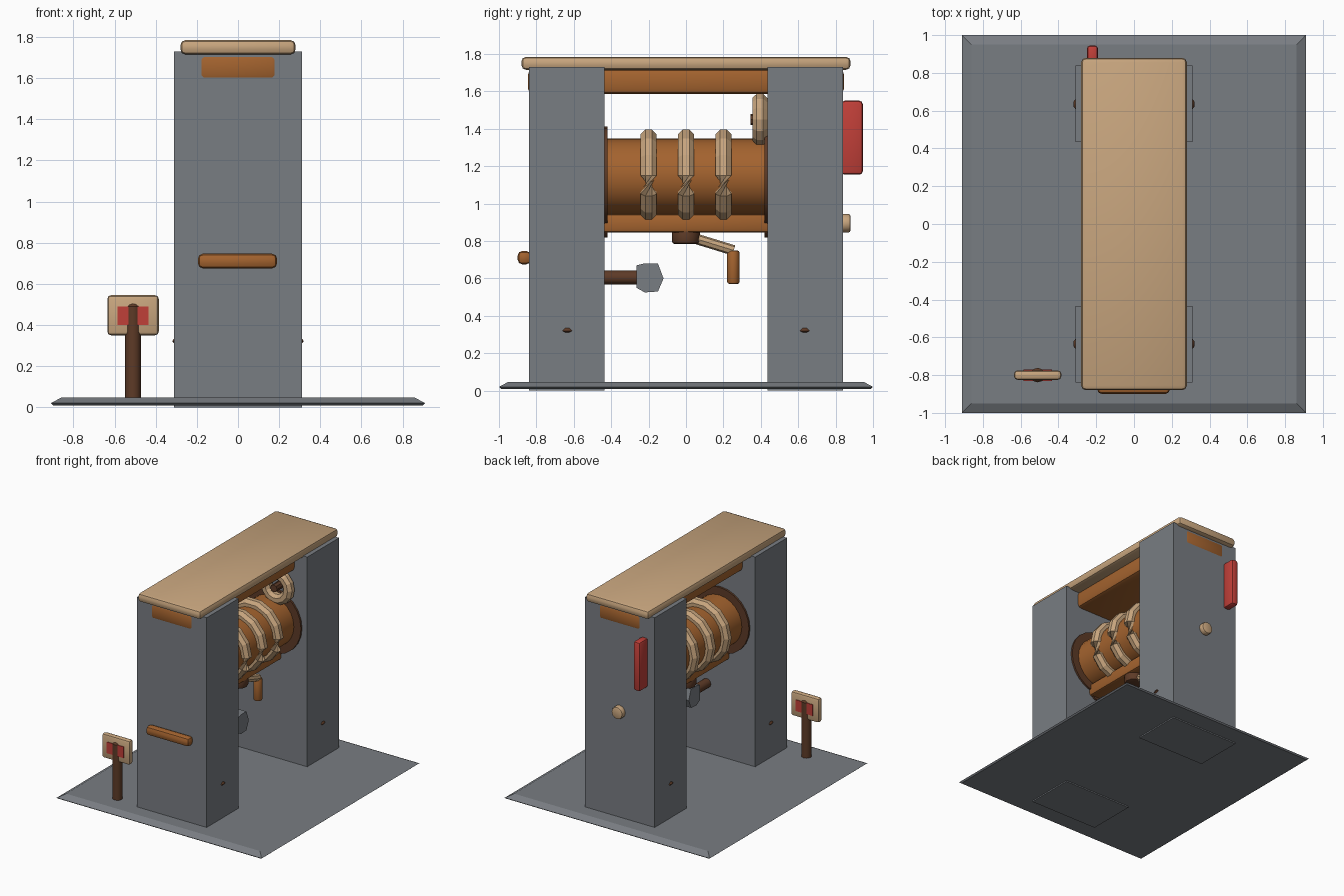
import bpy, bmesh, math
from mathutils import Vector

cube = bpy.data.objects.get("Cube")
if cube:
    bpy.data.objects.remove(cube, do_unlink=True)


def material(name, rgb):
    m = bpy.data.materials.new(name)
    m.use_nodes = True
    m.diffuse_color = (*rgb, 1)
    m.node_tree.nodes["Principled BSDF"].inputs["Base Color"].default_value = (*rgb, 1)
    return m


STONE = material("stone grey", (0.19, 0.205, 0.225))
PALE = material("pale wood", (0.58, 0.38, 0.21))
WOOD = material("warm wood", (0.37, 0.125, 0.028))
DARK = material("dark wood", (0.11, 0.043, 0.02))
RED = material("red paint", (0.53, 0.05, 0.04))


def finish(bm, name, mat, bevel=0, smooth=True):
    """Turn a bmesh into a shaded object with an optional bevel."""
    bmesh.ops.recalc_face_normals(bm, faces=bm.faces)
    if bevel:
        sharp = [e for e in bm.edges if e.calc_face_angle(0) > math.radians(60)]
        bmesh.ops.bevel(bm, geom=sharp, offset=bevel, segments=2, profile=0.5, affect='EDGES')
    mesh = bpy.data.meshes.new(name)
    bm.to_mesh(mesh)
    bm.free()
    mesh.materials.append(mat)
    ob = bpy.data.objects.new(name, mesh)
    bpy.context.collection.objects.link(ob)
    if smooth:
        bpy.ops.object.select_all(action='DESELECT')
        ob.select_set(True)
        bpy.context.view_layer.objects.active = ob
        bpy.ops.object.shade_smooth_by_angle(angle=math.radians(35))
    return ob


def box(name, mat, xs, ys, zs, bevel=0):
    bm = bmesh.new()
    bmesh.ops.create_cube(bm, size=1)
    for v in bm.verts:
        v.co = Vector([(r[0] + r[1]) / 2 + c * (r[1] - r[0])
                       for c, r in zip(v.co, (xs, ys, zs))])
    return finish(bm, name, mat, bevel)


def rod(name, mat, a, b, r1, r2=None, sides=12, bevel=0):
    """Cylinder or cone from point a to point b."""
    a, b = Vector(a), Vector(b)
    bm = bmesh.new()
    bmesh.ops.create_cone(bm, cap_ends=True, segments=sides, radius1=r1,
                          radius2=r1 if r2 is None else r2, depth=(b - a).length)
    bm.transform((b - a).to_track_quat('Z', 'Y').to_matrix().to_4x4())
    bmesh.ops.translate(bm, verts=bm.verts, vec=(a + b) / 2)
    return finish(bm, name, mat, bevel)


def ring(name, mat, centre, major, minor, segments, sides, twist=0):
    """Ring around the y axis; twist turns the closing joint into a knot."""
    bm = bmesh.new()
    loops = []
    for i in range(segments):
        t = math.tau * i / segments
        loop = []
        for j in range(sides):
            p = math.tau * (j + 0.5) / sides
            r = major + minor * math.cos(p)
            loop.append(bm.verts.new(Vector(centre) + Vector(
                (r * math.cos(t), minor * math.sin(p), r * math.sin(t)))))
        loops.append(loop)
    for i in range(segments):
        k = (i + 1) % segments
        s = twist if k == 0 else 0
        for j in range(sides):
            bm.faces.new((loops[i][j], loops[i][(j + 1) % sides],
                          loops[k][(j + 1 + s) % sides], loops[k][(j + s) % sides]))
    return finish(bm, name, mat, smooth=False)


# Ground slab with sloping edges
bm = bmesh.new()
levels = [[bm.verts.new((sx * (0.91 - d), sy * (1 - d), z))
           for sx, sy in ((-1, -1), (1, -1), (1, 1), (-1, 1))]
          for d, z in ((0.012, 0.01), (0, 0.02), (0.05, 0.047))]
for low, high in zip(levels, levels[1:]):
    for i in range(4):
        j = (i + 1) % 4
        bm.faces.new((low[i], low[j], high[j], high[i]))
bm.faces.new(levels[0])
bm.faces.new(levels[-1])
finish(bm, "ground_slab", STONE, smooth=False)

# Pillars, drum flanges, bar collars and side pegs
for side, label in ((-1, "front"), (1, "back")):
    box(label + "_pillar", STONE, (-0.31, 0.31), sorted((side * 0.435, side * 0.84)), (0, 1.73))
    rod(label + "_flange", DARK, (0, side * 0.42, 1.147), (0, side * 0.5, 1.147), 0.265, sides=24)
    rod(label + "_bar_collar", DARK, (0, side * 0.42, 0.895), (0, side * 0.5, 0.895), 0.075)
    for sx, hand in ((-1, "right"), (1, "left")):
        x, y = sx * 0.28, side * 0.635
        peg = label + "_" + hand + "_peg"
        rod(peg + "_tip", DARK, (x, y, 0.32), (x, y, 0.385), 0.042, 0, sides=10)
        rod(peg + "_base", DARK, (x, y, 0.295), (x, y, 0.32), 0.015, 0.042, sides=10)

# Roof plank and the beam below it
box("roof_plank", PALE, (-0.28, 0.28), (-0.88, 0.88), (1.715, 1.785), 0.025)
box("roof_beam", WOOD, (-0.195, 0.195), (-0.845, 0.845), (1.585, 1.72), 0.03)

# Drum, rope turns and lower bar
rod("drum", WOOD, (0, -0.45, 1.147), (0, 0.45, 1.147), 0.202, sides=24)
for i, y in enumerate((-0.2, 0, 0.2)):
    ring(f"rope_turn_{i + 1}", PALE, (0, y, 1.15), 0.21, 0.046, 14, 8, twist=4)
box("lower_bar", WOOD, (-0.08, 0.08), (-0.45, 0.45), (0.845, 0.945), 0.02)

# Crank below the bar
rod("crank_hub", DARK, (0, 0, 0.785), (0, 0, 0.86), 0.075, bevel=0.012)
rod("crank_arm", PALE, (0, 0.02, 0.822), (0, 0.255, 0.75), 0.028, sides=8)
rod("crank_grip", WOOD, (0, 0.253, 0.57), (0, 0.253, 0.75), 0.033, sides=10, bevel=0.012)

# Hanging rope coil on its peg
ring("hanging_coil", PALE, (0.075, 0.395, 1.45), 0.1, 0.044, 14, 8)
rod("coil_peg", DARK, (0.075, 0.345, 1.45), (0.075, 0.45, 1.45), 0.03, sides=8)

# Hammer fixed to the front pillar
rod("hammer_handle", DARK, (0.12, -0.46, 0.605), (0.12, -0.24, 0.605), 0.037)
outline = ((-0.265, 0.67), (-0.225, 0.68), (-0.15, 0.68), (-0.12, 0.6),
           (-0.15, 0.53), (-0.22, 0.525), (-0.265, 0.55))
bm = bmesh.new()
face = bm.faces.new([bm.verts.new((0.06, y, z)) for y, z in outline])
grown = bmesh.ops.extrude_face_region(bm, geom=[face])["geom"]
bmesh.ops.translate(bm, vec=(0.12, 0, 0),
                    verts=[g for g in grown if isinstance(g, bmesh.types.BMVert)])
finish(bm, "hammer_head", STONE, smooth=False)

# Fittings on the outer pillar faces
box("front_handle", WOOD, (-0.195, 0.19), (-0.9, -0.83), (0.675, 0.747), 0.025)
box("red_panel", RED, (-0.25, -0.19), (0.83, 0.945), (1.155, 1.55), 0.018)
rod("back_knob", PALE, (0, 0.82, 0.895), (0, 0.88, 0.895), 0.05, bevel=0.012)

# Signpost
rod("sign_post", DARK, (-0.51, -0.8, 0.04), (-0.51, -0.8, 0.49), 0.038)
rod("sign_post_tip", DARK, (-0.51, -0.8, 0.49), (-0.51, -0.8, 0.525), 0.038, 0.006)
box("sign_board", PALE, (-0.635, -0.385), (-0.825, -0.775), (0.35, 0.545), 0.018)
box("sign_red_plate", RED, (-0.585, -0.435), (-0.83, -0.77), (0.4, 0.49))
